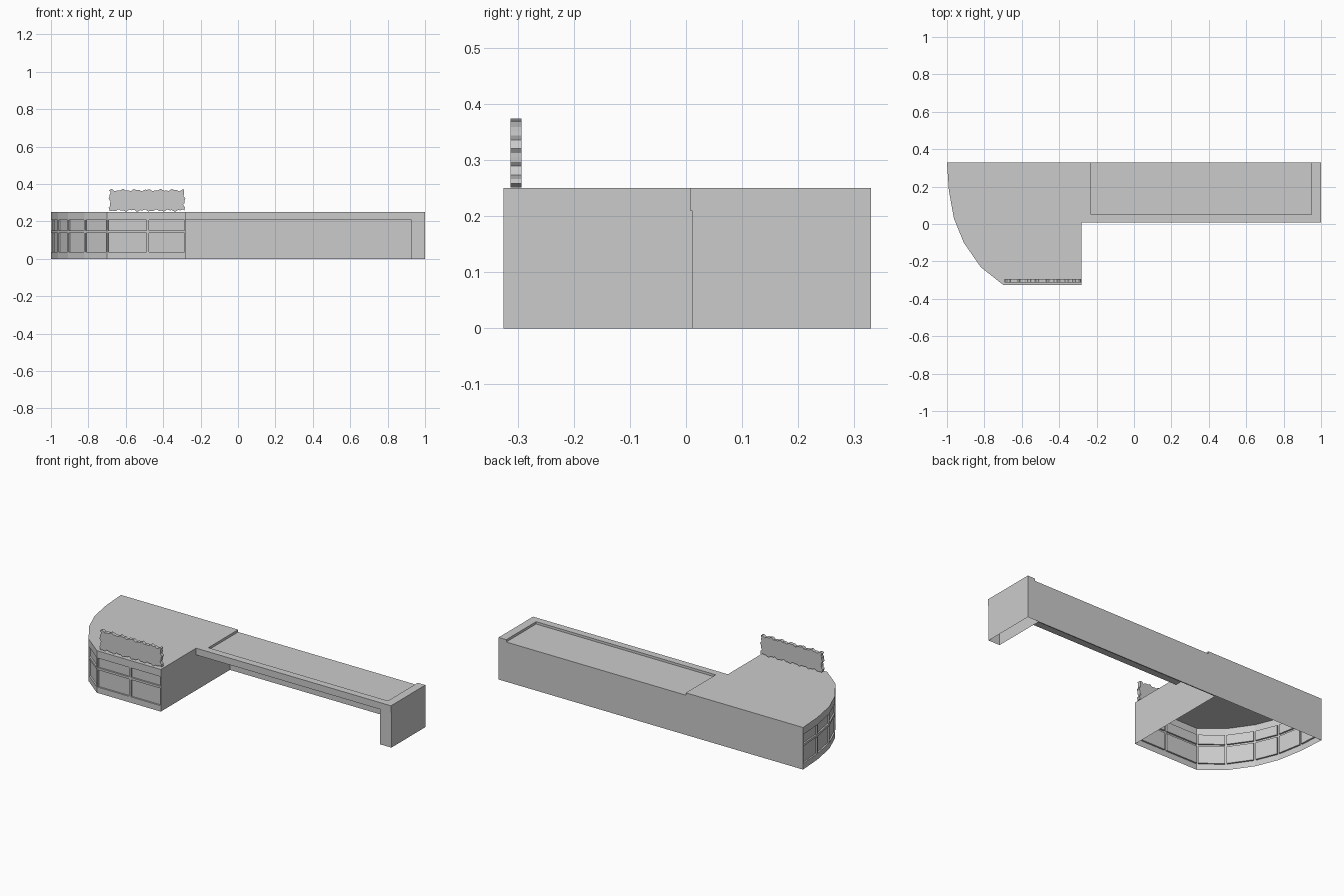
import bpy, bmesh, math
from mathutils import Vector

if "Cube" in bpy.data.objects:
    bpy.data.objects.remove(bpy.data.objects["Cube"])

grey = bpy.data.materials.new("plain_grey")
grey.use_nodes = True
grey.diffuse_color = (0.6, 0.6, 0.6, 1)
grey.node_tree.nodes["Principled BSDF"].inputs["Base Color"].default_value = (0.6, 0.6, 0.6, 1)

H = 0.25           # roof height
BACK = 0.33        # rear wall
FRONT = -0.325     # main facade
HALL_X = -0.28     # side wall of the hall


def finish(bm, name):
    mesh = bpy.data.meshes.new(name)
    bm.to_mesh(mesh)
    bm.free()
    mesh.materials.append(grey)
    obj = bpy.data.objects.new(name, mesh)
    bpy.context.collection.objects.link(obj)
    return obj


def box(name, lo, hi, open_bottom=False):
    bm = bmesh.new()
    bmesh.ops.create_cube(bm, size=1)
    for v in bm.verts:
        v.co = Vector([lo[i] if v.co[i] < 0 else hi[i] for i in range(3)])
    if open_bottom:
        floor = [f for f in bm.faces if f.calc_center_median().z < lo[2] + 1e-5]
        bmesh.ops.delete(bm, geom=floor, context='FACES')
    return finish(bm, name)


# Hall: open-bottomed shell with recessed windows along the curved facade
curve = [(-1, BACK), (-0.99, 0.18), (-0.963, 0.03), (-0.91, -0.10),
         (-0.82, -0.23), (-0.70, FRONT), (-0.483, FRONT), (HALL_X, FRONT)]
levels = [0, 0.035, 0.137, 0.15, 0.207, H]
bm = bmesh.new()
windows = []
for p, q in zip(curve, curve[1:]):
    p, q = Vector(p), Vector(q)
    margin = 0.006 / (q - p).length
    stops = [p.lerp(q, t) for t in (0, margin, 1 - margin, 1)]
    for i, (a, b) in enumerate(zip(stops, stops[1:])):
        for j, (z0, z1) in enumerate(zip(levels, levels[1:])):
            face = bm.faces.new([bm.verts.new((c.x, c.y, z)) for c, z in
                                 ((a, z0), (b, z0), (b, z1), (a, z1))])
            if i == 1 and j in (1, 3):
                windows.append(face)
for a, b in (((HALL_X, FRONT), (HALL_X, BACK)), ((HALL_X, BACK), (-1, BACK))):
    bm.faces.new([bm.verts.new((*c, z)) for c, z in ((a, 0), (b, 0), (b, H), (a, H))])
bm.faces.new([bm.verts.new((*c, H)) for c in curve + [(HALL_X, BACK)]])
bmesh.ops.remove_doubles(bm, verts=bm.verts, dist=0.0005)
bm.normal_update()
bmesh.ops.inset_individual(bm, faces=windows, thickness=0.0005, depth=-0.009)
finish(bm, "hall")

# Canopy: slab with a raised rim on three sides, open to the rear
CANOPY_Y, SOFFIT, DECK = 0.007, 0.21, 0.236
box("canopy_deck", (HALL_X, CANOPY_Y, SOFFIT), (1, BACK, DECK))
box("front_rim", (HALL_X, CANOPY_Y, DECK), (1, 0.05, H))
box("left_rim", (0.95, 0.05, DECK), (1, BACK, H))
box("right_rim", (HALL_X, 0.05, DECK), (-0.23, BACK, H))

# Rear wall and hollow end pier beneath the canopy
box("rear_wall", (HALL_X, BACK - 0.006, 0), (0.925, BACK, SOFFIT))
box("end_pier", (0.925, 0.011, 0), (1, BACK, SOFFIT), open_bottom=True)


# Rooftop sign: a plate with a wavy, irregular outline
def ripple(t):
    return 0.004 * math.sin(t) + 0.003 * math.sin(2.3 * t + 1)


def side(a, b, steps, waves, phase):
    a, b = Vector(a), Vector(b)
    normal = Vector(((b - a).y, -(b - a).x)).normalized()
    return [a.lerp(b, i / steps) + normal * ripple(phase + waves * math.tau * i / steps)
            for i in range(steps)]


x0, x1, z0, z1 = -0.686, -0.287, 0.258, 0.367
outline = (side((x0, z0), (x1, z0), 48, 6, 0) + side((x1, z0), (x1, z1), 14, 2, 1)
           + side((x1, z1), (x0, z1), 48, 6, 2) + side((x0, z1), (x0, z0), 14, 2, 3))
bm = bmesh.new()
plate = bm.faces.new([bm.verts.new((c.x, -0.313, c.y)) for c in outline])
extruded = bmesh.ops.extrude_face_region(bm, geom=[plate], use_keep_orig=True)
bmesh.ops.translate(bm, vec=(0, 0.02, 0),
                    verts=[v for v in extruded["geom"] if isinstance(v, bmesh.types.BMVert)])
bmesh.ops.recalc_face_normals(bm, faces=bm.faces)
finish(bm, "roof_sign")
